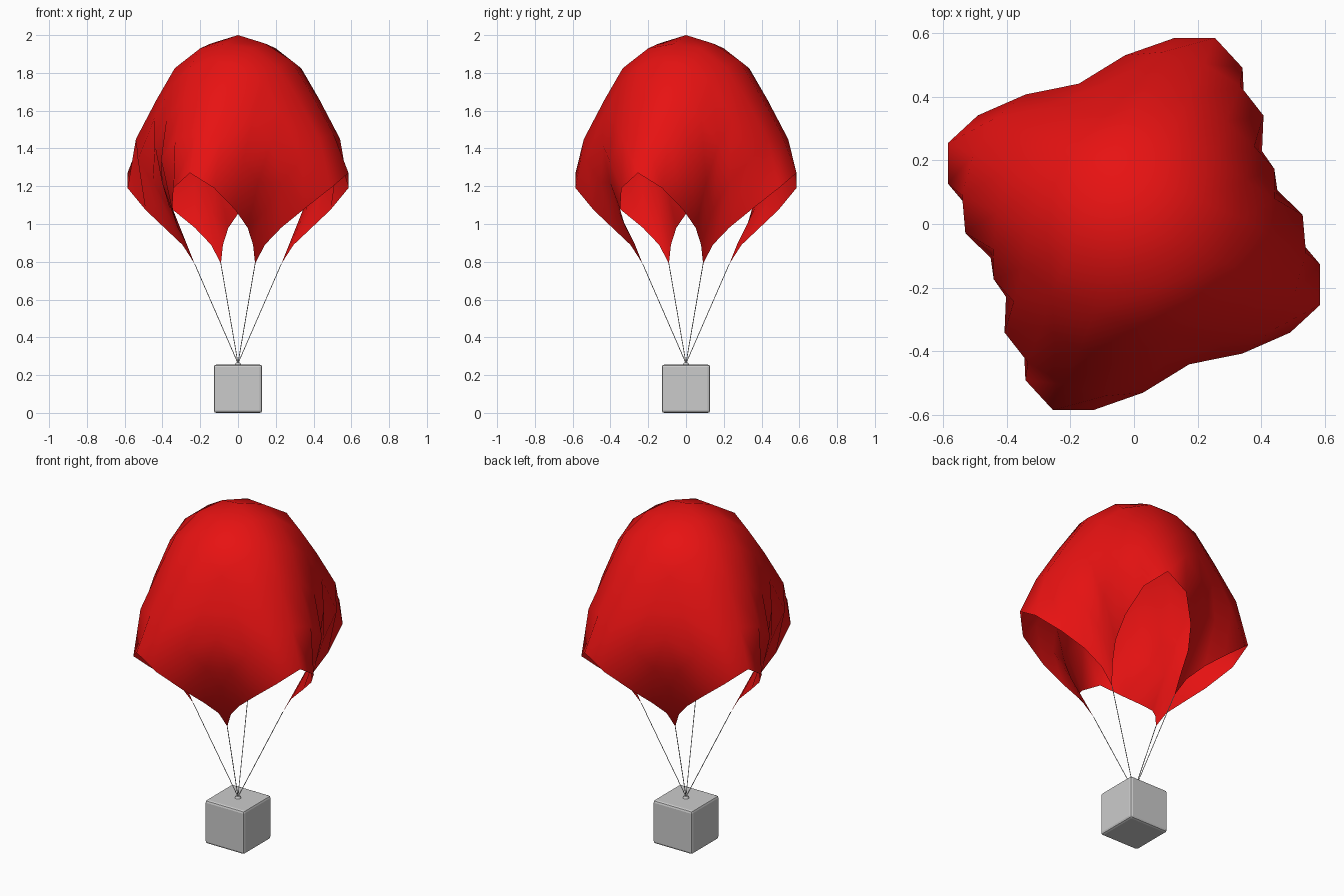
import bpy, bmesh, math
from mathutils import Vector, Matrix

if "Cube" in bpy.data.objects:
    bpy.data.objects.remove(bpy.data.objects["Cube"])

TWIST = math.radians(-23.5)
N = 5
# (radius, height) per ring of the cloth, from edge middle to corner
RINGS = [
    [(0, 2.0)],
    [(.158, 1.955), (.215, 1.93)],
    [(.305, 1.868), (.335, 1.825), (.375, 1.74)],
    [(.43, 1.68), (.432, 1.66), (.45, 1.56), (.474, 1.42)],
    [(.55, 1.48), (.548, 1.45), (.531, 1.34), (.463, 1.22), (.385, 1.07)],
    [(.638, 1.27), (.598, 1.19), (.49, 1.075), (.393, .98), (.305, .89), (.247, .79)],
]


def cloth_point(i, j):
    k, m = max(abs(i), abs(j)), min(abs(i), abs(j))
    r, z = RINGS[k][m]
    a = math.atan2(j, i) + TWIST
    return Vector((r * math.cos(a), r * math.sin(a), z))


def finish(bm, name):
    mesh = bpy.data.meshes.new(name)
    bm.to_mesh(mesh)
    bm.free()
    ob = bpy.data.objects.new(name, mesh)
    bpy.context.collection.objects.link(ob)
    return ob


# canopy: square cloth grid draped into a dome
bm = bmesh.new()
span = range(-N, N + 1)
v = {(i, j): bm.verts.new(cloth_point(i, j)) for i in span for j in span}
for i in range(-N, N):
    for j in range(-N, N):
        bm.faces.new((v[i, j], v[i + 1, j], v[i + 1, j + 1]))
        bm.faces.new((v[i, j], v[i + 1, j + 1], v[i, j + 1]))
for f in bm.faces:
    f.smooth = True
canopy = finish(bm, "canopy")
red = bpy.data.materials.new("red_cloth")
red.diffuse_color = (.8, .006, .006, 1)
red.use_nodes = True
red.node_tree.nodes["Principled BSDF"].inputs["Base Color"].default_value = red.diffuse_color
canopy.data.materials.append(red)

# cords from the four canopy corners to the crate
hook = Vector((0, 0, .262))
for n, (i, j) in enumerate([(N, N), (-N, N), (-N, -N), (N, -N)]):
    end = cloth_point(i, j)
    d = end - hook
    bm = bmesh.new()
    rot = d.to_track_quat('Z', 'Y').to_matrix().to_4x4()
    bmesh.ops.create_cone(bm, cap_ends=True, segments=6, radius1=.002, radius2=.002,
                          depth=d.length,
                          matrix=Matrix.Translation((hook + end) / 2) @ rot)
    finish(bm, f"cord_{n + 1}")

# crate with bevelled edges
bm = bmesh.new()
bmesh.ops.create_cube(bm, size=.256, matrix=Matrix.Translation((0, 0, .128)))
bmesh.ops.bevel(bm, geom=bm.edges[:], offset=.013, segments=2, profile=.5, affect='EDGES')
finish(bm, "crate")

# small round fitting where the cords meet
bm = bmesh.new()
bmesh.ops.create_cone(bm, cap_ends=True, segments=16, radius1=.018, radius2=.01,
                      depth=.014, matrix=Matrix.Translation((0, 0, .261)))
finish(bm, "cord_fitting")
